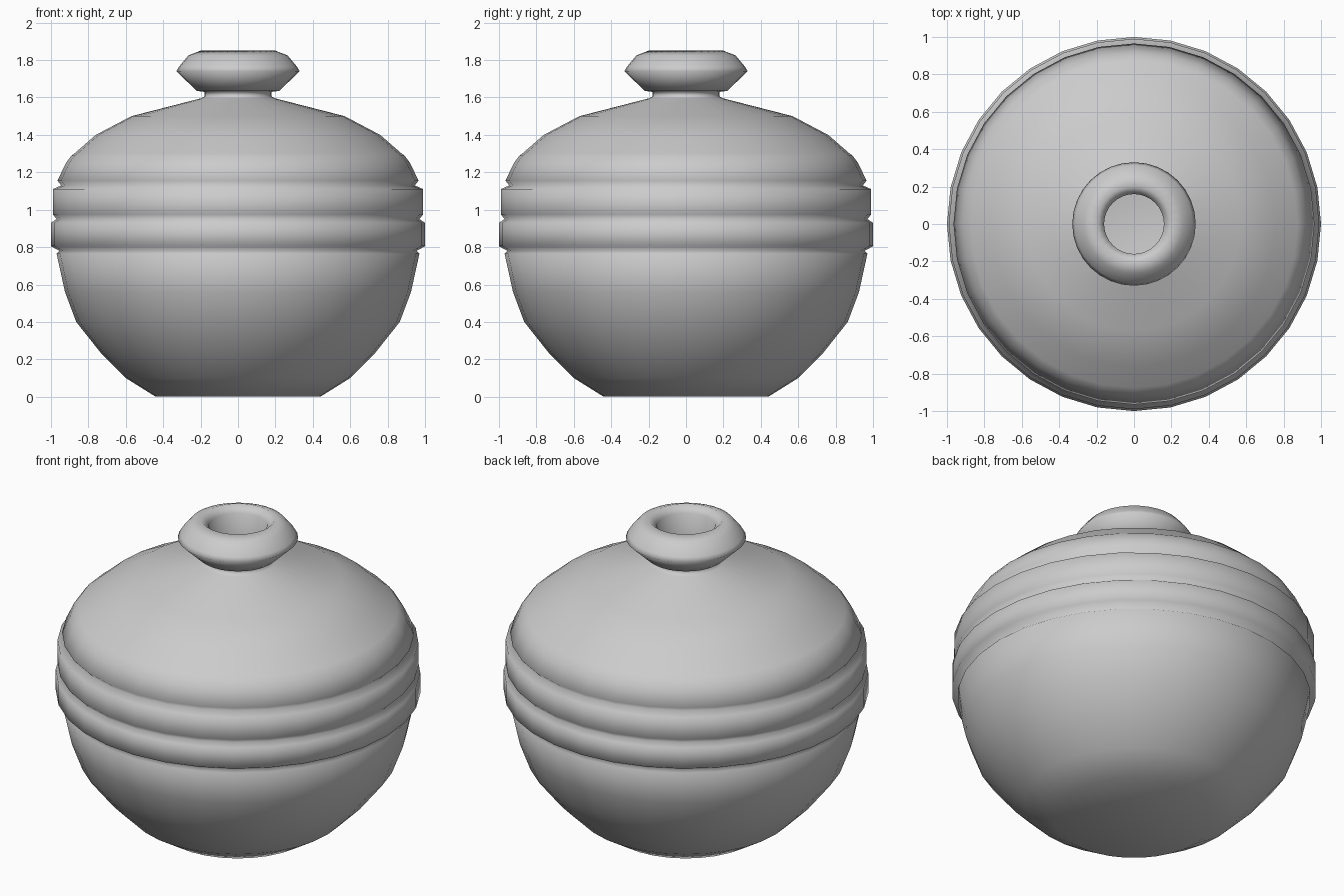
import bpy, bmesh, math

if "Cube" in bpy.data.objects:
    bpy.data.objects.remove(bpy.data.objects["Cube"])

SEGMENTS = 32

# Outline (radius, height) from the foot, over the bands and lip, into the throat
profile = [
    (0.44, 0.0), (0.60, 0.10), (0.73, 0.23), (0.865, 0.40), (0.925, 0.56), (0.97, 0.765),
    (0.955, 0.78), (1.0, 0.805), (1.0, 0.93),            # lower band
    (0.97, 0.95), (0.99, 0.975), (0.99, 1.11),           # upper band
    (0.945, 1.13), (0.965, 1.155), (0.92, 1.25), (0.89, 1.29),  # shoulder ridge
    (0.875, 1.30), (0.76, 1.40), (0.57, 1.50), (0.20, 1.595),
    (0.18, 1.605), (0.18, 1.63), (0.22, 1.635),          # neck
    (0.33, 1.74), (0.315, 1.765), (0.265, 1.825), (0.20, 1.85),  # lip
    (0.16, 1.81), (0.16, 1.60),                          # throat
]


def lathe(name, points):
    """Spin an outline round the z axis and close its foot with a flat base."""
    bm = bmesh.new()
    rings = []
    for r, z in points:
        rings.append([bm.verts.new((r * math.cos(2 * math.pi * i / SEGMENTS),
                                    r * math.sin(2 * math.pi * i / SEGMENTS), z))
                      for i in range(SEGMENTS)])
    for a, b in zip(rings, rings[1:]):
        for i in range(SEGMENTS):
            j = (i + 1) % SEGMENTS
            bm.faces.new((a[i], a[j], b[j], b[i]))
    bm.faces.new(list(reversed(rings[0])))
    for f in bm.faces:
        f.smooth = True
    mesh = bpy.data.meshes.new(name)
    bm.to_mesh(mesh)
    bm.free()
    obj = bpy.data.objects.new(name, mesh)
    bpy.context.collection.objects.link(obj)
    return obj


# Round pot with two raised bands and a flared lip
lathe("banded_pot", profile)
